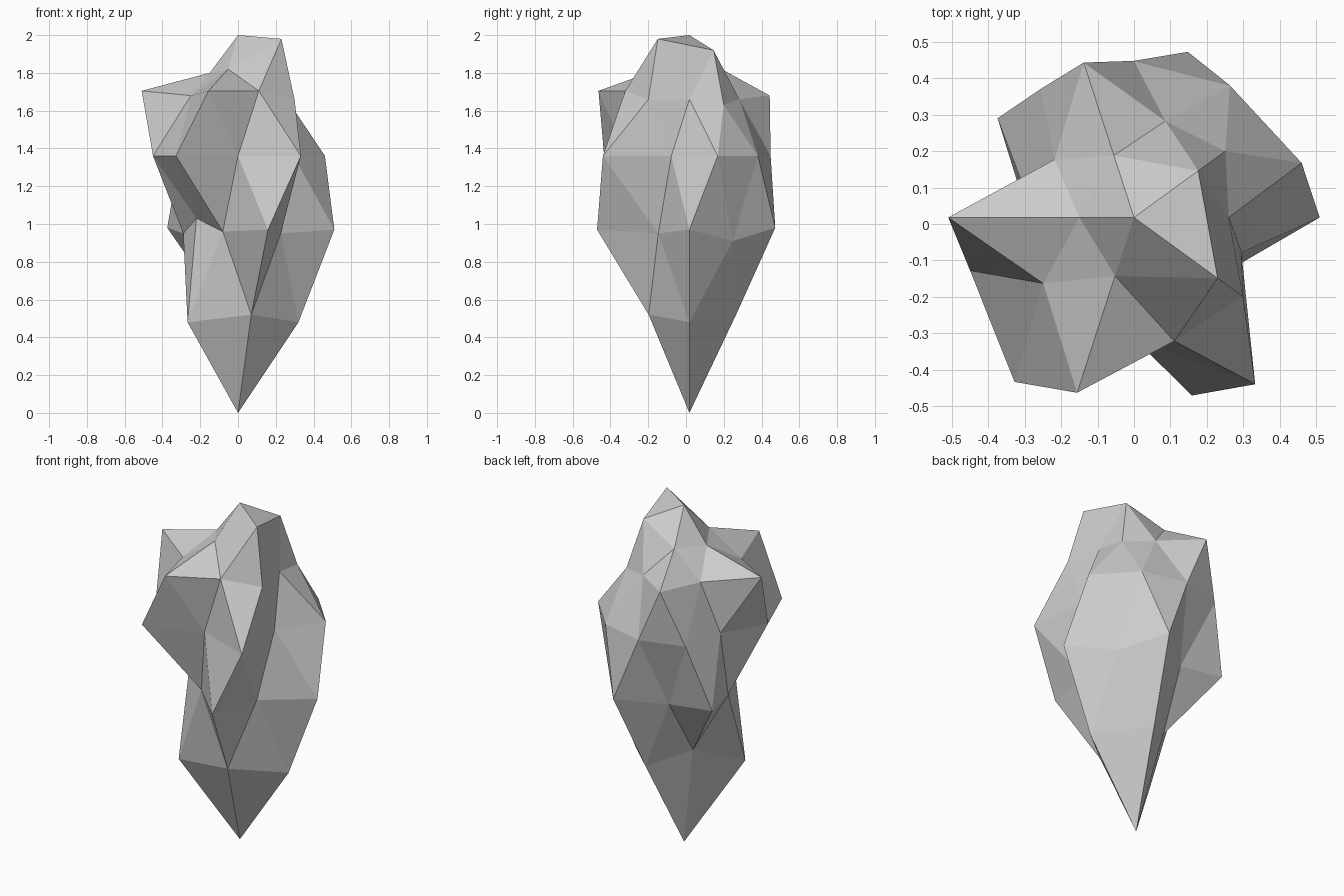
import bpy
from math import pi, atan2, cos, sin, degrees

# Crystal rock: a 42-point icosphere, each ring pushed in or out.
# ring level on the unit sphere: (first angle, angle step, [radius...], [height...])
RINGS = {
    0.85: (36, 72, [0.218, 0.179, 0.150, 0.169, 0.284], [1.92, 1.82, 1.80, 1.82, 1.98]),
    0.53: (0, 72, [0.260, 0.278, 0.270, 0.308, 0.357], [1.66, 1.66, 1.66, 1.68, 1.705]),
    0.45: (36, 72, [0.310, 0.447, 0.510, 0.506, 0.370], [1.63, 1.68, 1.705, 1.705, 1.66]),
    0.0: (18, 36, [0.484, 0.448, 0.430, 0.436, 0.325, 0.473, 0.558, 0.332, 0.566, 0.310],
          [1.36] * 10),
    -0.45: (0, 72, [0.510, 0.478, 0.463, 0.272, 0.514], [0.97, 0.98, 0.98, 1.03, 0.97]),
    -0.53: (36, 72, [0.390, 0.280, 0.290, 0.260, 0.280], [0.91, 0.94, 0.95, 0.96, 0.95]),
    -0.85: (0, 72, [0.320, 0.260, 0.146, 0.330, 0.227], [0.48, 0.52, 0.61, 0.48, 0.52]),
}
CENTRE_Y = 0.018

bpy.ops.mesh.primitive_ico_sphere_add(subdivisions=2, radius=1)
rock = bpy.context.object
rock.name = "crystal_rock"

for v in rock.data.vertices:
    x, y, z = v.co
    if abs(z) > 0.95:                       # top and bottom points
        v.co = (0, CENTRE_Y, 2.0 if z > 0 else 0.0)
        continue
    level = min(RINGS, key=lambda k: abs(k - z))
    start, step, radii, heights = RINGS[level]
    angle = degrees(atan2(-y, -x))          # half turn about z
    i = round((angle - start) / step) % len(radii)
    a = (start + i * step) * pi / 180
    v.co = (radii[i] * cos(a), CENTRE_Y + radii[i] * sin(a), heights[i])

bpy.ops.object.shade_flat()
